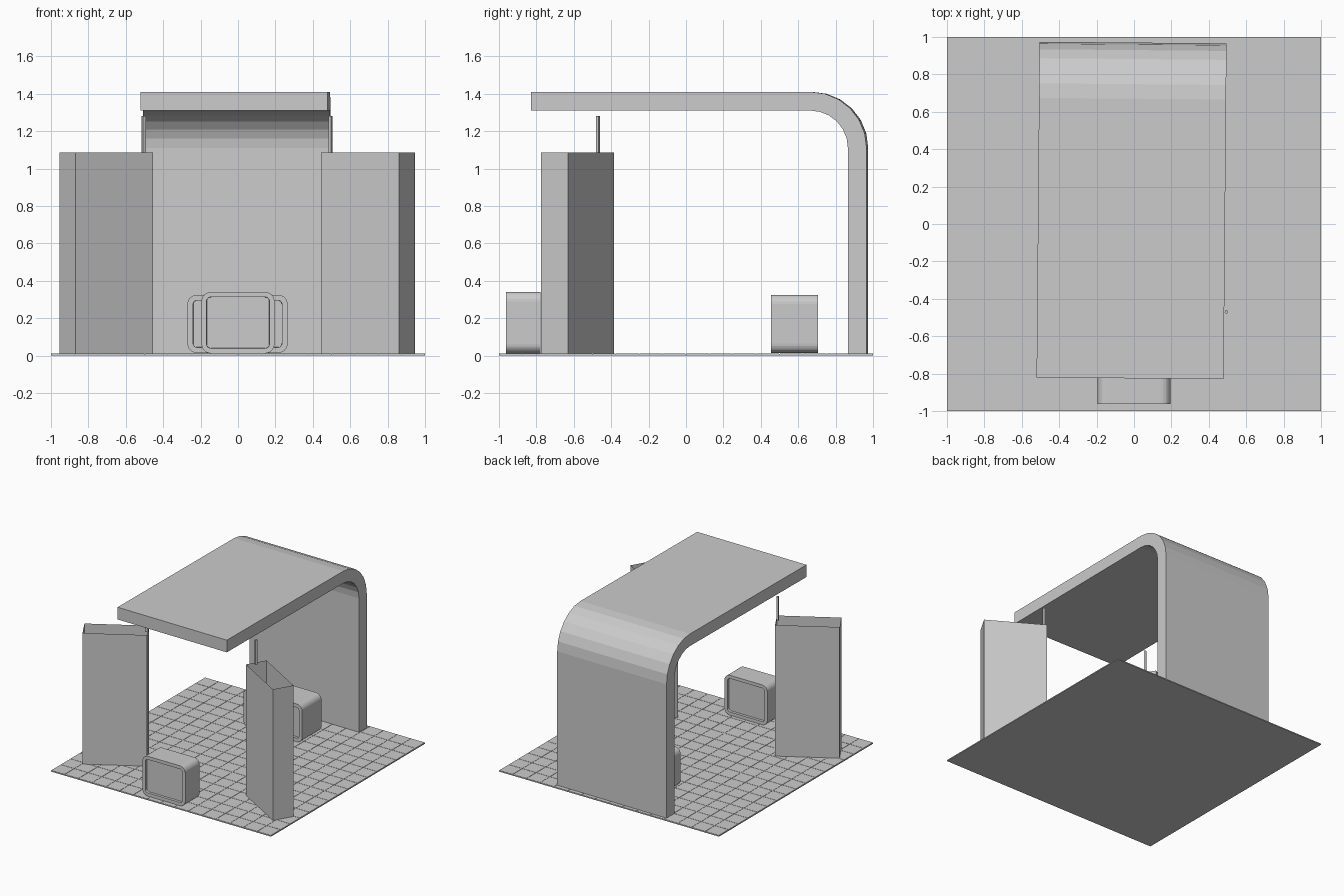
import bpy, bmesh, math
from mathutils import Matrix, Vector

if "Cube" in bpy.data.objects:
    bpy.data.objects.remove(bpy.data.objects["Cube"])

grey = bpy.data.materials.new("light grey")
grey.diffuse_color = (0.6, 0.6, 0.6, 1)
grey.use_nodes = True
grey.node_tree.nodes["Principled BSDF"].inputs["Base Color"].default_value = grey.diffuse_color


def finish(name, bm, recalc=True):
    if recalc:
        bmesh.ops.recalc_face_normals(bm, faces=bm.faces)
    me = bpy.data.meshes.new(name)
    bm.to_mesh(me)
    bm.free()
    me.materials.append(grey)
    ob = bpy.data.objects.new(name, me)
    bpy.context.collection.objects.link(ob)
    return ob


def add_box(bm, center, size, turn=0):
    m = (Matrix.Translation(center) @ Matrix.Rotation(turn, 4, 'Z')
         @ Matrix.Diagonal((*size, 1)))
    bmesh.ops.create_cube(bm, size=1, matrix=m)


def extrude_profile(bm, pts, offset):
    """Solid from a closed outline; returns the two end caps."""
    face = bm.faces.new([bm.verts.new(p) for p in pts])
    geo = bmesh.ops.extrude_face_region(bm, geom=[face], use_keep_orig=True)["geom"]
    cap = [g for g in geo if isinstance(g, bmesh.types.BMFace)][0]
    bmesh.ops.translate(bm, verts=cap.verts, vec=offset)
    bmesh.ops.recalc_face_normals(bm, faces=bm.faces)
    return [face, cap]


# Floor slab with a grid of thin tiles
bm = bmesh.new()
add_box(bm, (0, 0, 0.004), (2, 2, 0.008))
finish("floor_slab", bm)
bm = bmesh.new()
N = 16
for i in range(N):
    for j in range(N):
        add_box(bm, (-1 + (2 * i + 1) / N, -1 + (2 * j + 1) / N, 0.009),
                (2 / N - 0.003, 2 / N - 0.003, 0.002))
finish("floor_tiles", bm)

# Canopy: back wall bending forward into the roof, very slightly turned
bm = bmesh.new()
SEG = 6
def bend(radius):
    return [(radius * math.cos(a), radius * math.sin(a))
            for a in (math.pi / 2 * k / SEG for k in range(SEG + 1))]
cy, cz = 0.595, 1.11
outer = [(cy + c, cz + s) for c, s in bend(0.30)]
inner = [(cy + c, cz + s) for c, s in bend(0.20)]
outline = ([(cy + 0.30, 0.01)] + outer + [(-0.9, cz + 0.30), (-0.9, cz + 0.20)]
           + inner[::-1] + [(cy + 0.20, 0.01)])
extrude_profile(bm, [(-0.5, y, z) for y, z in outline], (1.0, 0, 0))
canopy = finish("canopy", bm)
canopy.location = (-0.013, 0.075, 0)
canopy.rotation_euler.z = math.radians(-0.5)

# Open-topped thin-walled display columns, mirrored, each with a small rod
plan = [(0.53, -0.385), (0.945, -0.63), (0.86, -0.775), (0.445, -0.53)]
for side, shift, label in ((1, 0, "right"), (-1, -0.01, "left")):
    bm = bmesh.new()
    low, high = ([bm.verts.new((side * x + shift, y, z)) for x, y in plan]
                 for z in (0.01, 1.087))
    for k in range(4):
        n = (k + 1) % 4
        f = bm.faces.new((low[k], low[n], high[n], high[k]))
        f.normal_update()
        mid = Vector((side * 0.695 + shift, -0.58, 0.55))
        if f.normal.dot(f.calc_center_median() - mid) < 0:
            f.normal_flip()
    finish(label + "_column", bm, recalc=False)
    bm = bmesh.new()
    add_box(bm, (side * 0.494 + shift, -0.47, 1.18), (0.016, 0.016, 0.2),
            side * math.radians(-30.5))
    finish(label + "_rod", bm)


# Rounded stools with a recessed panel on both ends
def stool(name, x0, x1, y0, y1, z0, z1, radius, rim, depth):
    bm = bmesh.new()
    pts = []
    for q, (x, z) in enumerate(((x1 - radius, z1 - radius), (x0 + radius, z1 - radius),
                                (x0 + radius, z0 + radius), (x1 - radius, z0 + radius))):
        for k in range(7):
            a = math.pi / 2 * (q + k / 6)
            pts.append((x + radius * math.cos(a), y0, z + radius * math.sin(a)))
    for cap in extrude_profile(bm, pts, (0, y1 - y0, 0)):
        bmesh.ops.inset_region(bm, faces=[cap], thickness=rim)
        bmesh.ops.inset_region(bm, faces=[cap], thickness=0.001, depth=-depth)
    finish(name, bm)


stool("front_stool", -0.195, 0.195, -0.963, -0.778, 0.012, 0.34, 0.05, 0.027, 0.02)
stool("rear_stool", -0.27, 0.265, 0.455, 0.705, 0.014, 0.325, 0.05, 0.03, 0.02)
